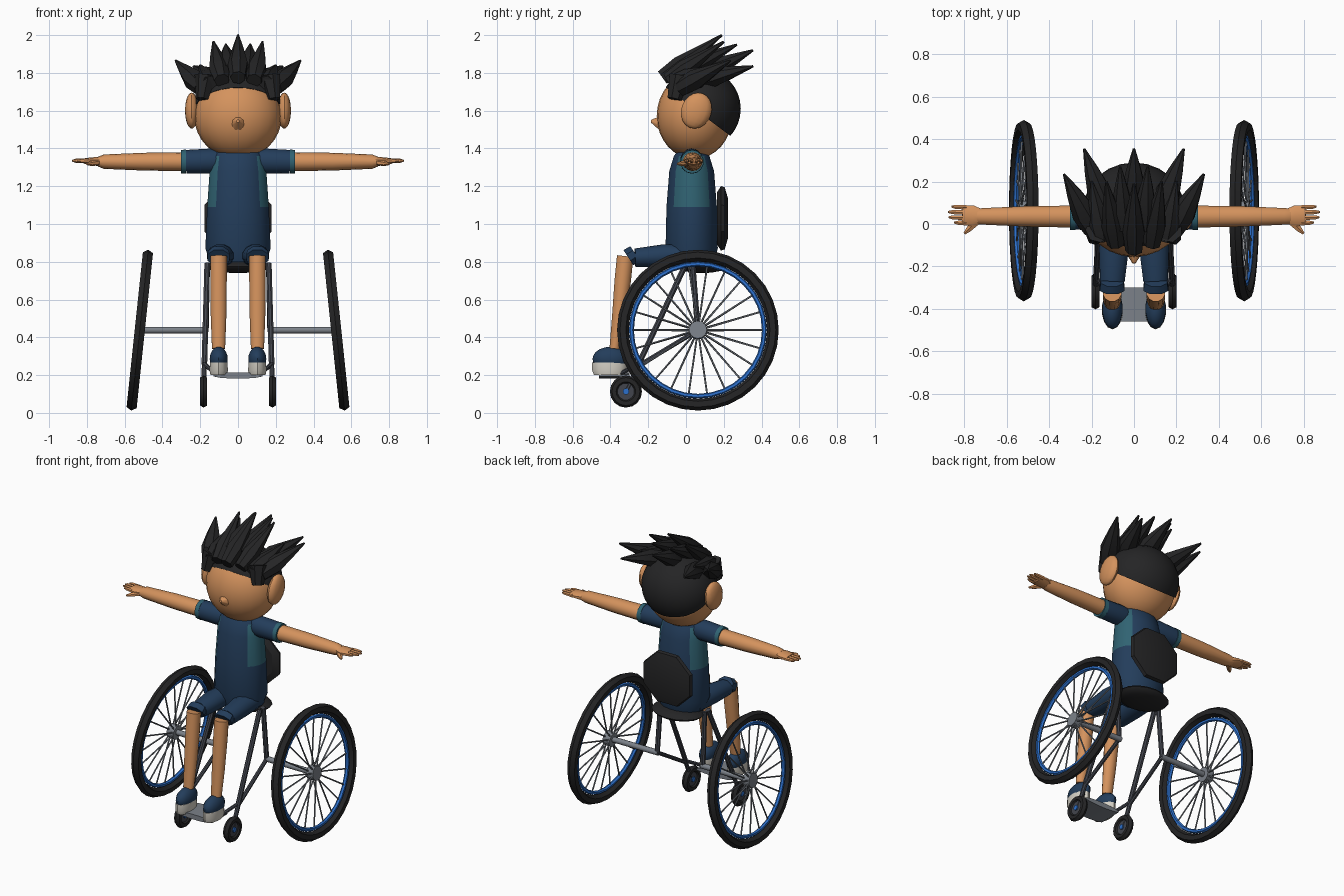
import bpy, bmesh, math
from mathutils import Vector, Matrix

if "Cube" in bpy.data.objects:
    bpy.data.objects.remove(bpy.data.objects["Cube"])


def material(name, rgb):
    m = bpy.data.materials.new(name)
    m.diffuse_color = (*rgb, 1)
    m.use_nodes = True
    m.node_tree.nodes["Principled BSDF"].inputs["Base Color"].default_value = m.diffuse_color
    return m


SKIN = material("skin", (0.66, 0.29, 0.11))
NAVY = material("navy cloth", (0.017, 0.047, 0.105))
TEAL = material("teal cloth", (0.03, 0.125, 0.17))
BLACK = material("black", (0.018, 0.018, 0.019))
STEEL = material("steel", (0.20, 0.22, 0.25))
FRAME = material("dark frame", (0.055, 0.06, 0.075))
BLUE = material("blue rim", (0.025, 0.16, 0.60))
WHITE = material("white sole", (0.66, 0.63, 0.56))


def finish(name, bm, mat, angle=40):
    bmesh.ops.recalc_face_normals(bm, faces=bm.faces[:])
    me = bpy.data.meshes.new(name)
    bm.to_mesh(me)
    bm.free()
    ob = bpy.data.objects.new(name, me)
    bpy.context.collection.objects.link(ob)
    me.materials.append(mat)
    if angle:
        bpy.ops.object.select_all(action='DESELECT')
        ob.select_set(True)
        bpy.context.view_layer.objects.active = ob
        bpy.ops.object.shade_smooth_by_angle(angle=math.radians(angle))
    return ob


def loft_into(bm, stations, n):
    """Elliptical rings (point, horizontal radius, other radius) joined along one direction."""
    d = (Vector(stations[-1][0]) - Vector(stations[0][0])).normalized()
    u = Vector((1, 0, 0)) if abs(d.z) > 0.9 else d.cross(Vector((0, 0, 1)))
    v = d.cross(u).normalized()
    u = v.cross(d).normalized()
    rings = []
    for p, a, b in stations:
        rings.append([bm.verts.new(Vector(p) + u * a * math.cos(t) + v * b * math.sin(t))
                      for t in [2 * math.pi * (i + 0.5) / n for i in range(n)]])
    for r, q in zip(rings, rings[1:]):
        for i in range(n):
            bm.faces.new((r[i], r[(i + 1) % n], q[(i + 1) % n], q[i]))
    bm.faces.new(rings[0])
    bm.faces.new(rings[-1])


def loft(name, stations, mat, n=12, angle=40):
    bm = bmesh.new()
    loft_into(bm, stations, n)
    return finish(name, bm, mat, angle)


def rod(name, a, b, r, mat, n=8):
    return loft(name, [(a, r, r), (b, r, r)], mat, n)


def ball(name, centre, radii, mat, rot_x=0, u=20, v=12, cut=None):
    bm = bmesh.new()
    bmesh.ops.create_uvsphere(bm, u_segments=u, v_segments=v, radius=1)
    bm.transform(Matrix.Translation(centre) @ Matrix.Rotation(rot_x, 4, 'X')
                 @ Matrix.Diagonal((*radii, 1)))
    if cut:
        bmesh.ops.bisect_plane(bm, geom=bm.verts[:] + bm.edges[:] + bm.faces[:],
                               plane_co=cut[0], plane_no=cut[1], clear_inner=True)
        bmesh.ops.holes_fill(bm, edges=[e for e in bm.edges if e.is_boundary])
    return finish(name, bm, mat)


def ring(name, major, minor, seg, mseg, mat, world, width=1.0):
    """Torus around the x axis."""
    bm = bmesh.new()
    rows = []
    for i in range(seg):
        a = 2 * math.pi * i / seg
        rows.append([])
        for j in range(mseg):
            b = 2 * math.pi * j / mseg
            r = major + minor * math.cos(b)
            rows[-1].append(bm.verts.new((width * minor * math.sin(b), r * math.cos(a), r * math.sin(a))))
    for i in range(seg):
        p, q = rows[i], rows[(i + 1) % seg]
        for j in range(mseg):
            k = (j + 1) % mseg
            bm.faces.new((p[j], p[k], q[k], q[j]))
    bm.transform(world)
    return finish(name, bm, mat)


# Torso with teal side panels
body = loft("torso", [((0, .03, .80), .15, .12), ((0, .03, .87), .175, .14), ((0, .03, 1.09), .165, .135),
                      ((0, .03, 1.28), .152, .12), ((0, .03, 1.36), .14, .095),
                      ((0, .03, 1.405), .10, .065)], NAVY, 20)
body.data.materials.append(TEAL)
for f in body.data.polygons:
    if abs(f.normal.x) > 0.55 and 1.09 < f.center.z < 1.36:
        f.material_index = 1
rod("neck", (0, .04, 1.36), (0, .04, 1.45), .07, SKIN, 12)

# Head, nose and hair cap
ball("head", (0, .045, 1.572), (.232, .20, .228), SKIN, u=24, v=16)
loft("nose", [((0, -.13, 1.535), .045, .045), ((0, -.185, 1.545), .008, .008)], SKIN, 8)
ball("hair_cap", (0, .075, 1.61), (.237, .215, .215), BLACK, u=24, v=16,
     cut=((0, -.11, 1.725), (0, .6, .8)))

# Hair spikes swept backwards
spikes = [((0, -.125, 1.775), (0, .19, 2.0), .055),
          ((.085, -.095, 1.76), (.13, .2, 1.965), .055),
          ((.05, -.02, 1.81), (.065, .27, 1.95), .055),
          ((0, .08, 1.79), (0, .355, 1.92), .06),
          ((.15, -.075, 1.745), (.20, .2, 1.84), .055),
          ((.13, .06, 1.755), (.235, .355, 1.835), .06),
          ((.19, -.03, 1.72), (.33, .235, 1.865), .062)]
for i, (a, b, r) in enumerate(spikes):
    for s in ((1, -1) if a[0] else (1,)):
        p, q = Vector((a[0] * s, *a[1:])), Vector((b[0] * s, *b[1:]))
        loft(f"hair_spike_{i}", [(p, r * .75, r * .75), (p.lerp(q, .3), r, r * .9),
                                 (p.lerp(q, .65), r * .6, r * .5), (q, .006, .006)], BLACK, 7, 30)

for s in (1, -1):
    def P(x, y, z):
        return (s * x, y, z)

    ball("ear", P(.245, .055, 1.60), (.036, .08, .097), SKIN, -.35, 14, 10)
    loft("sideburn", [(P(.19, -.06, 1.66), .035, .04), (P(.17, -.03, 1.78), .06, .06)], BLACK, 7)

    # Arms, sleeves and hands
    loft("sleeve", [(P(.10, .03, 1.335), .055, .06), (P(.15, .03, 1.333), .062, .066),
                    (P(.275, .032, 1.33), .06, .062)], NAVY, 14)
    loft("cuff", [(P(.275, .032, 1.33), .062, .064), (P(.303, .032, 1.33), .061, .062)], TEAL, 14)
    loft("arm", [(P(.29, .035, 1.33), .053, .05), (P(.50, .036, 1.33), .05, .047),
                 (P(.71, .036, 1.33), .04, .038), (P(.74, .036, 1.33), .038, .026)], SKIN, 14)
    loft("palm", [(P(.72, .036, 1.33), .036, .027), (P(.76, .038, 1.332), .052, .022),
                  (P(.81, .042, 1.333), .047, .016)], SKIN, 10)
    for k in range(4):
        y = .004 + k * .025
        tip = .85 + (.0, .025, .028, .012)[k]
        loft("finger", [(P(.79, y, 1.333), .013, .013), (P(tip - .02, y + .002, 1.335), .011, .011),
                        (P(tip, y + .003, 1.335), .005, .005)], SKIN, 6)
    loft("thumb", [(P(.745, .01, 1.325), .02, .016), (P(.78, -.025, 1.32), .015, .013),
                   (P(.80, -.045, 1.318), .006, .006)], SKIN, 6)

    # Shorts, legs and shoes
    loft("thigh", [(P(.085, .06, .83), .07, .06), (P(.095, -.12, .832), .072, .062),
                   (P(.102, -.27, .822), .06, .05)], NAVY, 12)
    loft("shorts_hem", [(P(.103, -.27, .845), .058, .048), (P(.103, -.305, .822), .064, .052)], NAVY, 8)
    loft("leg", [(P(.103, -.322, .83), .045, .045), (P(.103, -.335, .70), .045, .045),
                 (P(.103, -.355, .52), .043, .037), (P(.103, -.378, .34), .036, .028)], SKIN, 12)
    ball("shoe_upper", P(.102, -.40, .285), (.049, .095, .065), NAVY, 0, 14, 10)
    loft("shoe_sole", [(P(.102, -.405, .20), .045, .082), (P(.102, -.405, .225), .05, .092),
                       (P(.102, -.405, .268), .047, .092)], WHITE, 14)

    # Main wheel, tilted inwards at the top
    world = Matrix.Translation(P(.52, .063, .438)) @ Matrix.Rotation(-s * .105, 4, 'Y')
    ring("tyre", .397, .031, 32, 6, BLACK, world)
    ring("wheel_rim", .352, .013, 32, 6, BLUE, world)
    rod("hub", world @ Vector((-.025, 0, 0)), world @ Vector((.025, 0, 0)), .047, STEEL, 14)
    bm = bmesh.new()
    for k in range(22):
        a = 2 * math.pi * k / 22
        e = Vector((0, math.cos(a), math.sin(a)))
        root = e * .03 + Vector((.015 * (-1) ** k, 0, 0))
        loft_into(bm, [(world @ root, .005, .005), (world @ (e * .35), .005, .005)], 5)
    finish("spokes", bm, STEEL)
    rod("axle", P(.16, .063, .438), P(.51, .063, .438), .018, STEEL, 10)

    # Side frame
    rod("frame_front", P(.163, .0, .79), P(.178, -.25, .26), .016, FRAME)
    rod("frame_rear", P(.163, .035, .79), P(.17, .063, .43), .016, FRAME)
    rod("frame_lower", P(.17, .063, .438), P(.178, -.25, .25), .013, FRAME)
    rod("caster_fork", P(.178, -.24, .275), P(.182, -.318, .11), .014, FRAME)
    rod("footrest_tube", P(.178, -.25, .26), P(.115, -.36, .20), .011, FRAME)

    # Front caster
    world = Matrix.Translation(P(.182, -.318, .113))
    ring("caster_tyre", .063, .022, 16, 6, BLACK, world)
    rod("caster_disc", P(.172, -.318, .113), P(.192, -.318, .113), .045, FRAME, 12)
    rod("caster_cap", P(.164, -.318, .113), P(.200, -.318, .113), .017, BLUE, 8)

# Seat, octagonal backrest and curved footplate
ball("seat", (0, .085, .775), (.175, .13, .035), BLACK, 0, 16, 8)
loft("backrest", [((0, .165, 1.03), .15, .15), ((0, .185, 1.03), .193, .185),
                  ((0, .205, 1.03), .185, .178), ((0, .222, 1.03), .12, .115)], BLACK, 8, 25)
loft("footplate", [((0, -.46, .198), .135, .017), ((0, -.30, .198), .135, .017)], STEEL, 12)
